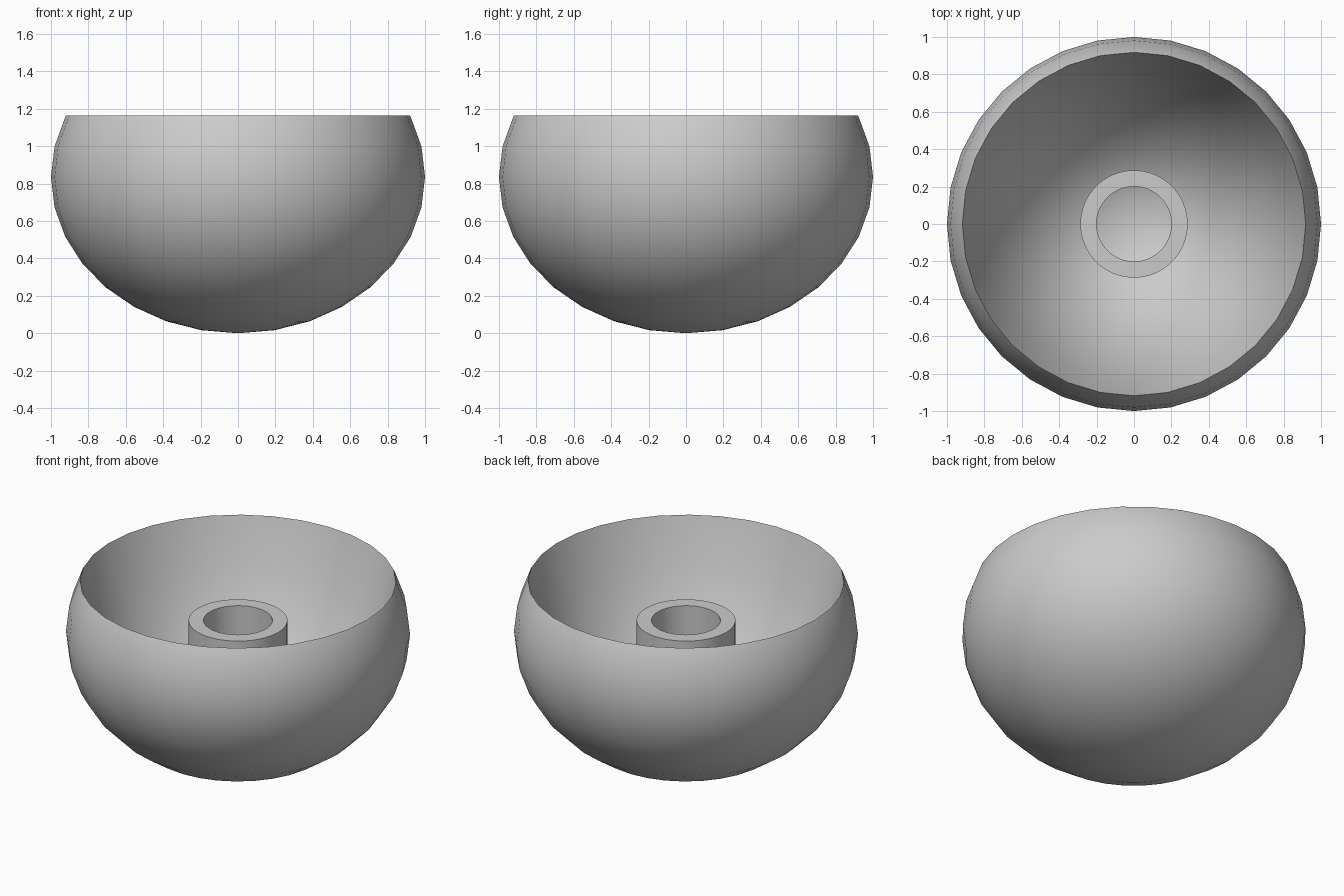
import bpy, bmesh, math

cube = bpy.data.objects.get("Cube")
if cube:
    bpy.data.objects.remove(cube, do_unlink=True)

RIM = 1.165           # height where outside and hollow meet

grey = bpy.data.materials.new("light_grey")
grey.use_nodes = True
grey.diffuse_color = (0.6, 0.6, 0.6, 1)
grey.node_tree.nodes["Principled BSDF"].inputs["Base Color"].default_value = (0.6, 0.6, 0.6, 1)


def finish(name, bm):
    bmesh.ops.recalc_face_normals(bm, faces=bm.faces)
    mesh = bpy.data.meshes.new(name)
    bm.to_mesh(mesh)
    bm.free()
    mesh.materials.append(grey)
    obj = bpy.data.objects.new(name, mesh)
    bpy.context.collection.objects.link(obj)
    bpy.ops.object.select_all(action="DESELECT")
    obj.select_set(True)
    bpy.context.view_layer.objects.active = obj
    bpy.ops.object.shade_smooth_by_angle(angle=math.radians(35))


def add_ellipsoid(bm, half_height, bottom):
    ball = bmesh.ops.create_uvsphere(bm, u_segments=32, v_segments=16, radius=1)
    for v in ball["verts"]:
        v.co.z = bottom + (v.co.z + 1) * half_height


# Bowl: squashed sphere outside, tall ellipsoid hollow inside, meeting at a sharp rim
bm = bmesh.new()
add_ellipsoid(bm, 0.836, 0)
add_ellipsoid(bm, 1.87, 0.03)
bmesh.ops.bisect_plane(bm, geom=bm.verts[:] + bm.edges[:] + bm.faces[:],
                       plane_co=(0, 0, RIM), plane_no=(0, 0, 1), clear_outer=True)
rim_verts = [v for v in bm.verts if v.is_boundary]
bmesh.ops.remove_doubles(bm, verts=rim_verts, dist=0.01)
finish("bowl", bm)

# Centre socket: open tube standing in the hollow
bm = bmesh.new()
profile = [(0.287, 0.1), (0.287, 0.916), (0.2, 0.916), (0.2, 0.065)]
verts = [bm.verts.new((r, 0, z)) for r, z in profile]
edges = [bm.edges.new((verts[i], verts[(i + 1) % 4])) for i in range(4)]
bmesh.ops.spin(bm, geom=verts + edges, cent=(0, 0, 0), axis=(0, 0, 1),
               angle=math.tau, steps=64, use_merge=True)
bmesh.ops.remove_doubles(bm, verts=bm.verts, dist=1e-4)
finish("centre_socket", bm)
